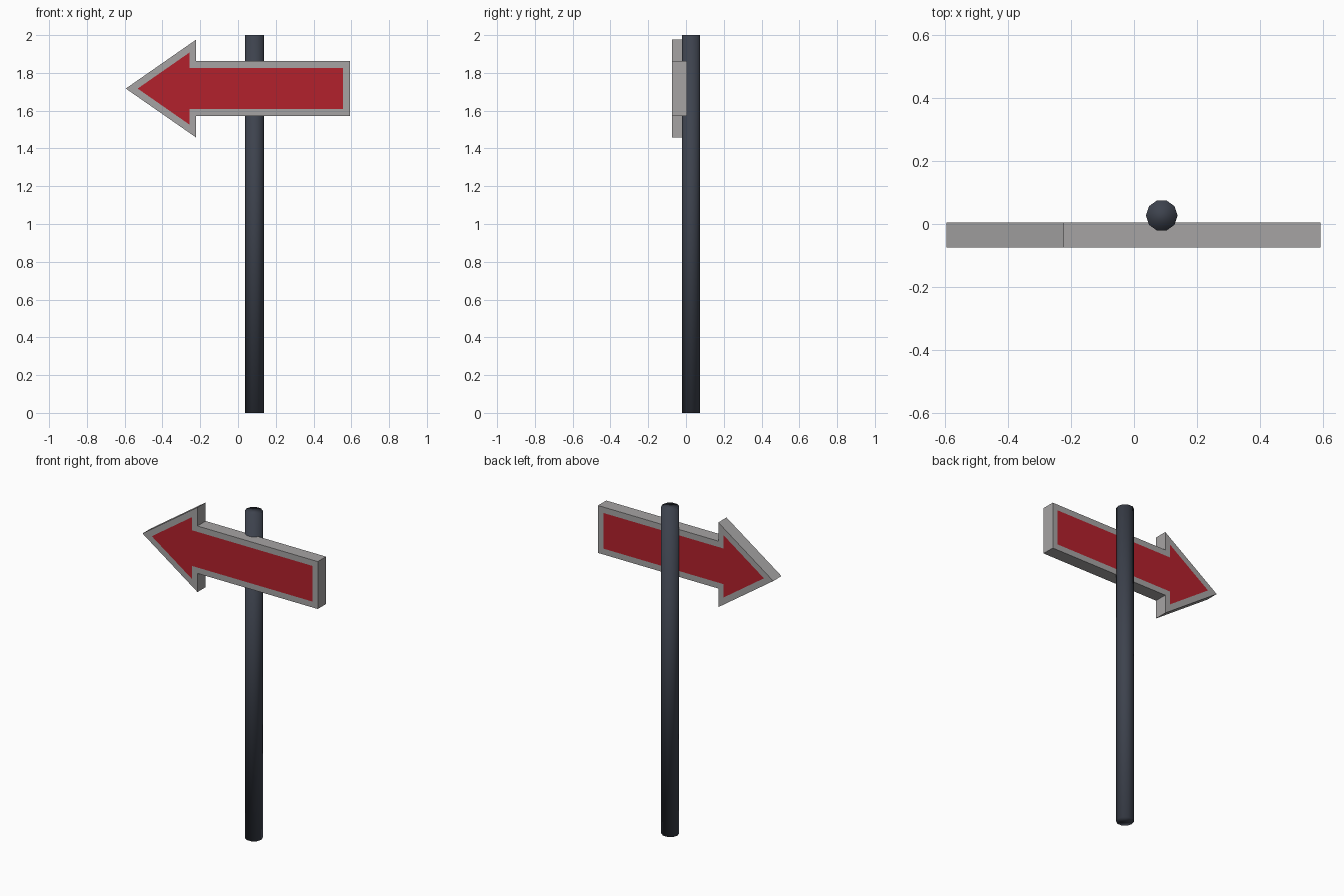
import bpy
import bmesh
import math

if "Cube" in bpy.data.objects:
    bpy.data.objects.remove(bpy.data.objects["Cube"])


def flat_colour(name, rgb):
    mat = bpy.data.materials.new(name)
    mat.diffuse_color = (*rgb, 1.0)
    mat.use_nodes = True
    mat.node_tree.nodes["Principled BSDF"].inputs["Base Color"].default_value = mat.diffuse_color
    return mat


grey = flat_colour("grey_metal", (0.38, 0.37, 0.37))
red = flat_colour("sign_red", (0.45, 0.015, 0.025))
dark = flat_colour("dark_pole", (0.047, 0.055, 0.075))

# Pole: ten-sided, smooth shaded, corners on the x axis
bpy.ops.mesh.primitive_cylinder_add(vertices=10, radius=0.05, depth=2.0,
                                    location=(0.088, 0.027, 1.0),
                                    rotation=(0, 0, math.pi / 2))
pole = bpy.context.object
pole.name = "pole"
pole.data.materials.append(dark)
bpy.ops.object.shade_smooth()

# Arrow board: upper half of the outline, mirrored about its middle height
MID, FRONT, BACK, BORDER = 1.717, -0.0745, 0.005, 0.036
upper = [(-0.222, 0.259), (-0.222, 0.145), (0.592, 0.145)]
outline = [(-0.594, 0.0)] + upper + [(x, -z) for x, z in reversed(upper)]

bm = bmesh.new()
face = bm.faces.new([bm.verts.new((x, FRONT, MID + z)) for x, z in outline])
extruded = bmesh.ops.extrude_face_region(bm, geom=[face], use_keep_orig=True)
moved = [g for g in extruded["geom"] if isinstance(g, bmesh.types.BMVert)]
bmesh.ops.translate(bm, verts=moved, vec=(0, BACK - FRONT, 0))
bmesh.ops.recalc_face_normals(bm, faces=bm.faces[:])

# Red panel inset on the front and the back, leaving a grey border
bm.normal_update()
for panel in [f for f in bm.faces if abs(f.normal.y) > 0.9]:
    bmesh.ops.inset_region(bm, faces=[panel], thickness=BORDER,
                           use_even_offset=True, use_boundary=True)
    panel.material_index = 1

mesh = bpy.data.meshes.new("arrow_board")
bm.to_mesh(mesh)
bm.free()
mesh.materials.append(grey)
mesh.materials.append(red)
board = bpy.data.objects.new("arrow_board", mesh)
bpy.context.collection.objects.link(board)
